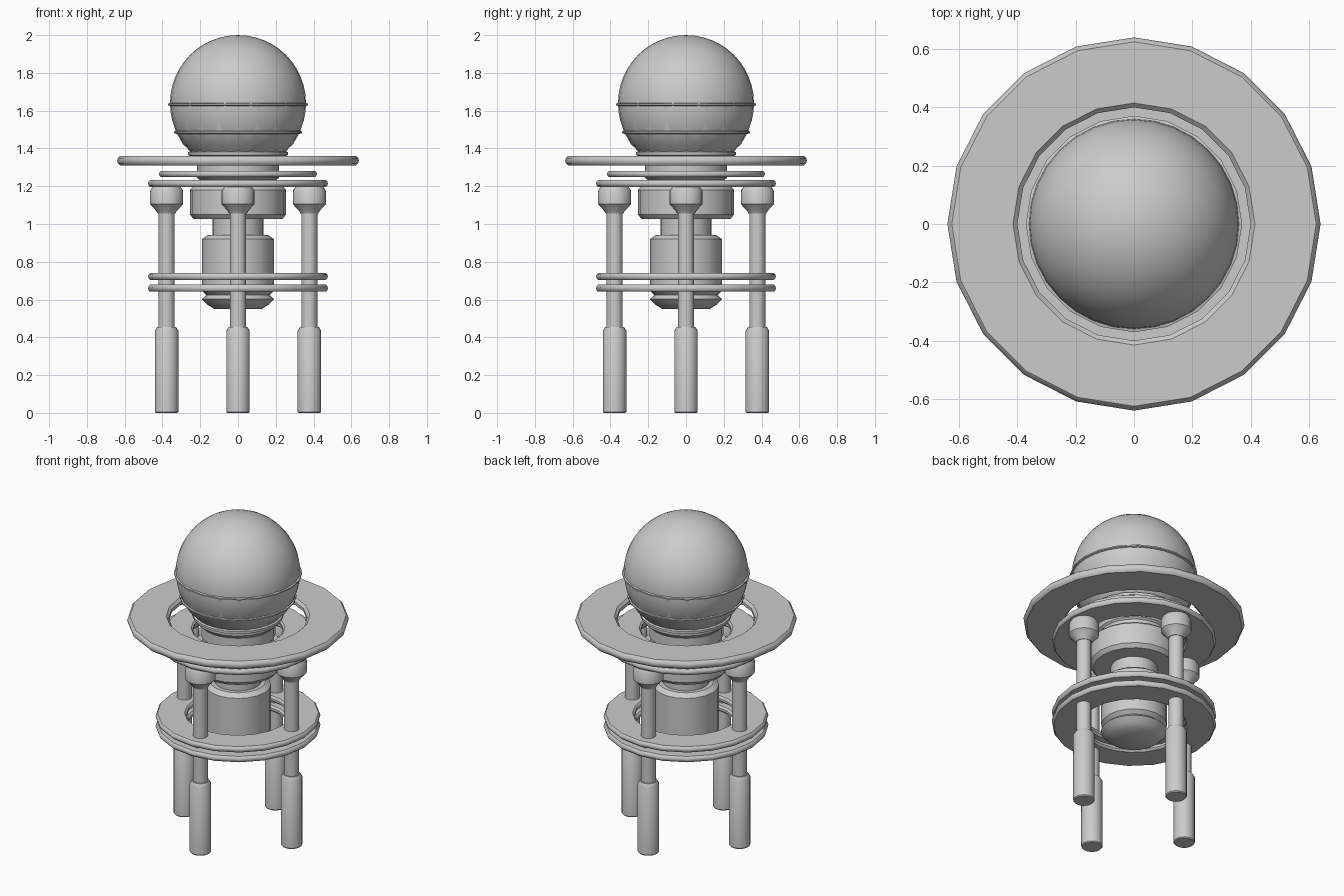
import bpy, bmesh, math

if "Cube" in bpy.data.objects:
    bpy.data.objects.remove(bpy.data.objects["Cube"])

SIDES = 20


def lathe(name, profile, sides=SIDES, loc=(0, 0, 0), closed=False):
    """Revolve an (r, z) profile about z; closed profiles make rings."""
    bm = bmesh.new()
    rows = []
    for r, z in profile:
        if r < 1e-6:
            rows.append([bm.verts.new((0, 0, z))] * sides)
        else:
            rows.append([bm.verts.new((r * math.cos(2 * math.pi * i / sides),
                                       r * math.sin(2 * math.pi * i / sides), z))
                         for i in range(sides)])
    pairs = list(zip(rows, rows[1:]))
    if closed:
        pairs.append((rows[-1], rows[0]))
    for a, b in pairs:
        for i in range(sides):
            j = (i + 1) % sides
            bm.faces.new(list(dict.fromkeys((a[i], a[j], b[j], b[i]))))
    bmesh.ops.recalc_face_normals(bm, faces=bm.faces)
    me = bpy.data.meshes.new(name)
    bm.to_mesh(me)
    bm.free()
    ob = bpy.data.objects.new(name, me)
    ob.location = loc
    bpy.context.collection.objects.link(ob)
    bpy.ops.object.select_all(action='DESELECT')
    ob.select_set(True)
    bpy.context.view_layer.objects.active = ob
    bpy.ops.object.shade_smooth_by_angle(angle=math.radians(35))
    return ob


def ring(name, r, z):
    """Flat ring with rounded rims; every ring has the same proportions."""
    h, inner = r * 0.039, r * 0.625
    b = h * 0.6
    lathe(name, [(inner, -h + b), (inner + b, -h), (r - b, -h), (r - b * 0.25, -h + b * 0.75),
                 (r, 0), (r - b * 0.25, h - b * 0.75), (r - b, h), (inner + b, h),
                 (inner, h - b)], loc=(0, 0, z), closed=True)


# Flat rings
ring("large_ring", 0.64, 1.335)
ring("small_ring", 0.418, 1.265)
ring("upper_leg_ring", 0.476, 1.215)
ring("middle_leg_ring", 0.476, 0.722)
ring("lower_leg_ring", 0.476, 0.66)

# Globe
bpy.ops.mesh.primitive_uv_sphere_add(segments=32, ring_count=24, radius=0.36, location=(0, 0, 1.64))
bpy.context.object.name = "globe"
bpy.ops.object.shade_smooth()

# Bowl holding the globe, with two thin lips
lathe("bowl", [(0, 1.36), (0.255, 1.36), (0.265, 1.365), (0.265, 1.38), (0.25, 1.388),
               (0.29, 1.42), (0.322, 1.476), (0.338, 1.481), (0.338, 1.489),
               (0.33, 1.492), (0.35, 1.56), (0.36, 1.625), (0.371, 1.629),
               (0.371, 1.637), (0.355, 1.642)])

# Central column: collar, drum, neck and lower canister
lathe("collar", [(0, 1.37), (0.25, 1.37), (0.25, 1.345), (0.217, 1.315), (0.217, 1.245),
                 (0.205, 1.235), (0.205, 1.17), (0, 1.17)])
lathe("drum", [(0, 1.195), (0.24, 1.195), (0.255, 1.18), (0.255, 1.05), (0.235, 1.027), (0, 1.027)])
lathe("neck", [(0, 1.05), (0.135, 1.05), (0.135, 0.92), (0, 0.92)])
lathe("canister", [(0, 0.942), (0.16, 0.942), (0.19, 0.92), (0.19, 0.645),
                   (0.165, 0.622), (0, 0.622)])
lathe("bottom_cap", [(0, 0.63), (0.16, 0.63), (0.192, 0.602), (0.165, 0.575), (0.125, 0.55), (0, 0.55)])

# Four legs
for i, side in enumerate(("right", "back", "left", "front")):
    a = i * math.pi / 2
    p = (0.378 * math.cos(a), 0.378 * math.sin(a), 0)
    lathe(side + "_foot", [(0, 0), (0.057, 0), (0.062, 0.006), (0.062, 0.435),
                           (0.05, 0.455), (0, 0.455)], loc=p)
    lathe(side + "_leg", [(0, 0.44), (0.043, 0.44), (0.043, 1.08), (0, 1.08)], loc=p)
    lathe(side + "_leg_cap", [(0, 1.055), (0.047, 1.055), (0.055, 1.07), (0.088, 1.105),
                              (0.088, 1.175), (0.075, 1.195), (0, 1.195)], loc=p)
